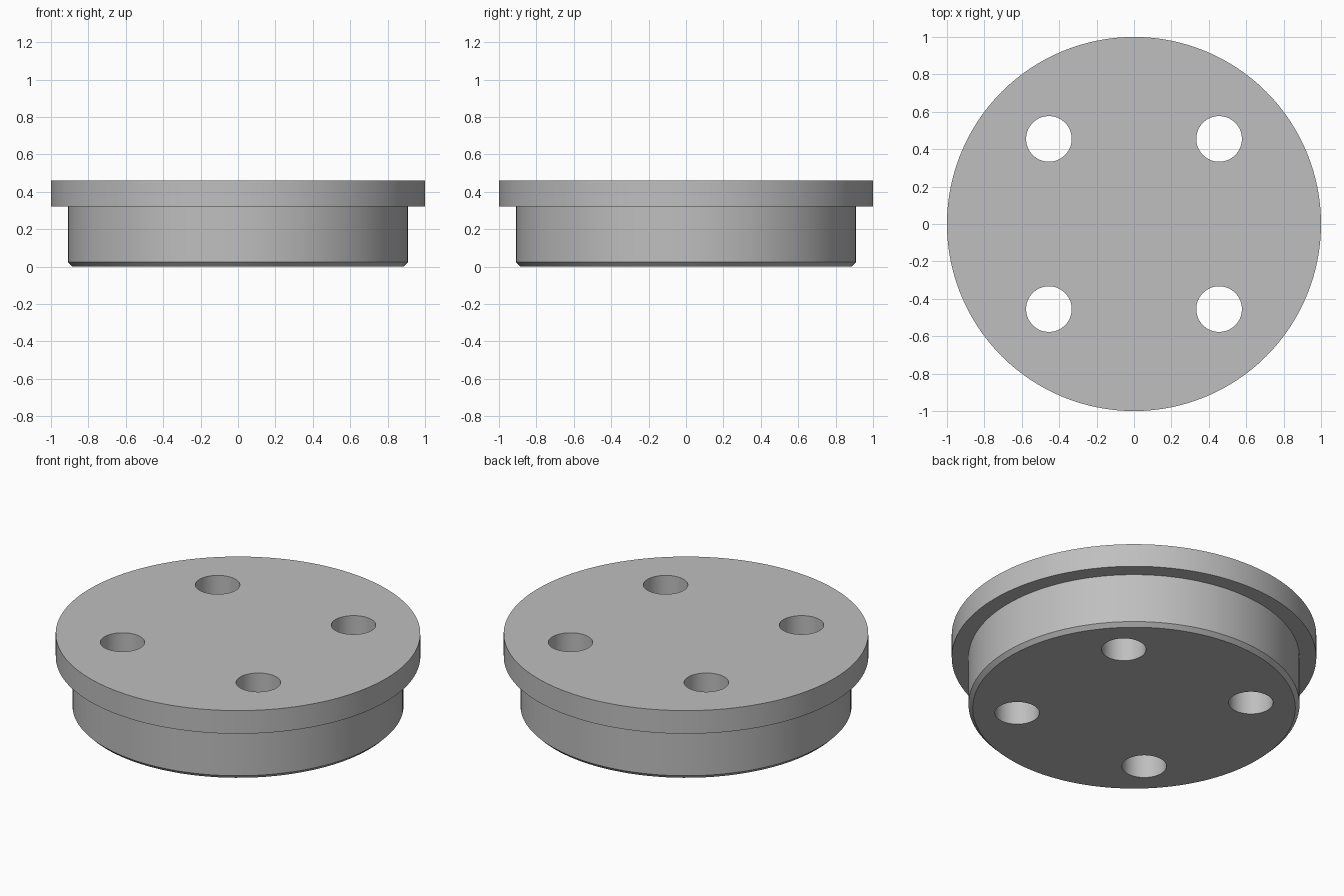
import bpy
import bmesh
from math import cos, sin, tau, radians

cube = bpy.data.objects.get("Cube")
if cube:
    bpy.data.objects.remove(cube, do_unlink=True)

# One plain grey finish
grey = bpy.data.materials.new("plain_grey")
grey.use_nodes = True
colour = (0.52, 0.52, 0.52, 1)
grey.diffuse_color = colour
grey.node_tree.nodes["Principled BSDF"].inputs["Base Color"].default_value = colour


def turned(name, profile, sides, centre=(0, 0)):
    """Solid of revolution from (radius, height) pairs, with flat end caps."""
    bm = bmesh.new()
    rings = [[bm.verts.new((centre[0] + r * cos(tau * i / sides),
                            centre[1] + r * sin(tau * i / sides), z))
              for i in range(sides)] for r, z in profile]
    for low, high in zip(rings, rings[1:]):
        for i in range(sides):
            j = (i + 1) % sides
            bm.faces.new((low[i], low[j], high[j], high[i]))
    bm.faces.new(rings[0][::-1])
    bm.faces.new(rings[-1])
    mesh = bpy.data.meshes.new(name)
    bm.to_mesh(mesh)
    bm.free()
    mesh.materials.append(grey)
    obj = bpy.data.objects.new(name, mesh)
    bpy.context.collection.objects.link(obj)
    return obj


# Chamfered plug with a wider flange on top
plug = turned("flanged_plug", [(0.885, 0), (0.908, 0.023), (0.908, 0.32),
                               (1, 0.32), (1, 0.46)], 128)

# Four bolt holes right through
bpy.context.view_layer.objects.active = plug
for x in (-0.455, 0.455):
    for y in (-0.455, 0.455):
        cutter = turned("hole_cutter", [(0.122, -0.1), (0.122, 0.6)], 64, (x, y))
        cutter.hide_render = True
        cut = plug.modifiers.new("bolt_hole", 'BOOLEAN')
        cut.operation = 'DIFFERENCE'
        cut.solver = 'EXACT'
        cut.object = cutter
        bpy.ops.object.modifier_apply(modifier=cut.name)
        bpy.data.objects.remove(cutter, do_unlink=True)

# Smooth walls, crisp rims
bpy.ops.object.select_all(action='DESELECT')
plug.select_set(True)
bpy.ops.object.shade_smooth_by_angle(angle=radians(30))
